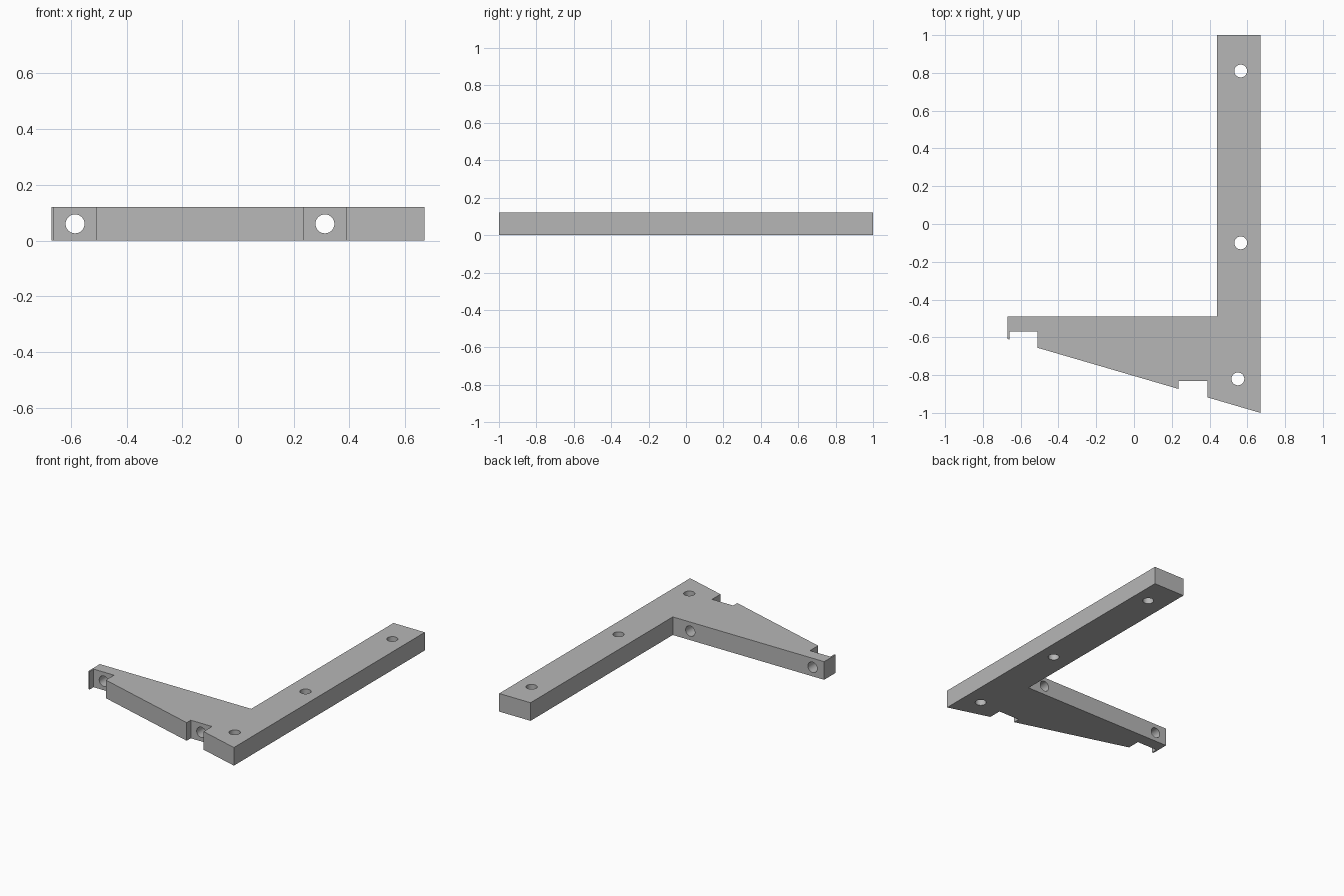
import bpy, bmesh, math
from mathutils import Matrix

cube = bpy.data.objects.get("Cube")
if cube:
    bpy.data.objects.remove(cube, do_unlink=True)

HEIGHT = 0.12
HOLE_RADIUS = 0.034

grey = bpy.data.materials.new("plain_grey")
grey.use_nodes = True
colour = (0.47, 0.47, 0.47, 1)
grey.diffuse_color = colour
grey.node_tree.nodes["Principled BSDF"].inputs["Base Color"].default_value = colour


def make_object(name, bm):
    bmesh.ops.recalc_face_normals(bm, faces=bm.faces)
    mesh = bpy.data.meshes.new(name)
    bm.to_mesh(mesh)
    bm.free()
    mesh.materials.append(grey)
    obj = bpy.data.objects.new(name, mesh)
    bpy.context.collection.objects.link(obj)
    return obj


def taper(x):
    """Sloping front edge of the arm."""
    return -1 + (0.67 - x) * 0.292


# Bracket plate: upright leg plus tapered arm with two notches
outline = [
    (0.67, 1), (0.44, 1), (0.44, -0.49), (-0.67, -0.49),
    (-0.67, taper(-0.67)), (-0.66, taper(-0.66)), (-0.66, -0.57), (-0.51, -0.57),
    (-0.51, taper(-0.51)), (0.235, taper(0.235)), (0.235, -0.83), (0.39, -0.83),
    (0.39, taper(0.39)), (0.67, -1),
]
bm = bmesh.new()
base = bm.faces.new([bm.verts.new((x, y, 0)) for x, y in outline])
top = bmesh.ops.extrude_face_region(bm, geom=[base])["geom"]
bmesh.ops.translate(bm, vec=(0, 0, HEIGHT),
                    verts=[v for v in top if isinstance(v, bmesh.types.BMVert)])
bracket = make_object("bracket", bm)

# Drill shapes: three upright holes, two through the arm from the front
drills = bmesh.new()


def drill(location, depth, tilt=0):
    bmesh.ops.create_cone(
        drills, cap_ends=True, segments=40, radius1=HOLE_RADIUS, radius2=HOLE_RADIUS,
        depth=depth, matrix=Matrix.Translation(location) @ Matrix.Rotation(tilt, 4, "X"))


for x, y in [(0.565, 0.81), (0.565, -0.1), (0.55, -0.82)]:
    drill((x, y, HEIGHT / 2), 0.4)
for x in (-0.585, 0.312):
    drill((x, -0.7, HEIGHT / 2), 0.8, math.pi / 2)
cutter = make_object("hole_cutter", drills)
cutter.hide_render = True

# Cut the holes, then drop the cutter
cut = bracket.modifiers.new("holes", "BOOLEAN")
cut.operation = "DIFFERENCE"
cut.solver = "EXACT"
cut.object = cutter
bpy.ops.object.select_all(action="DESELECT")
bracket.select_set(True)
bpy.context.view_layer.objects.active = bracket
bpy.ops.object.modifier_apply(modifier=cut.name)
bpy.data.objects.remove(cutter, do_unlink=True)
bpy.ops.object.shade_smooth_by_angle(angle=math.radians(15))
